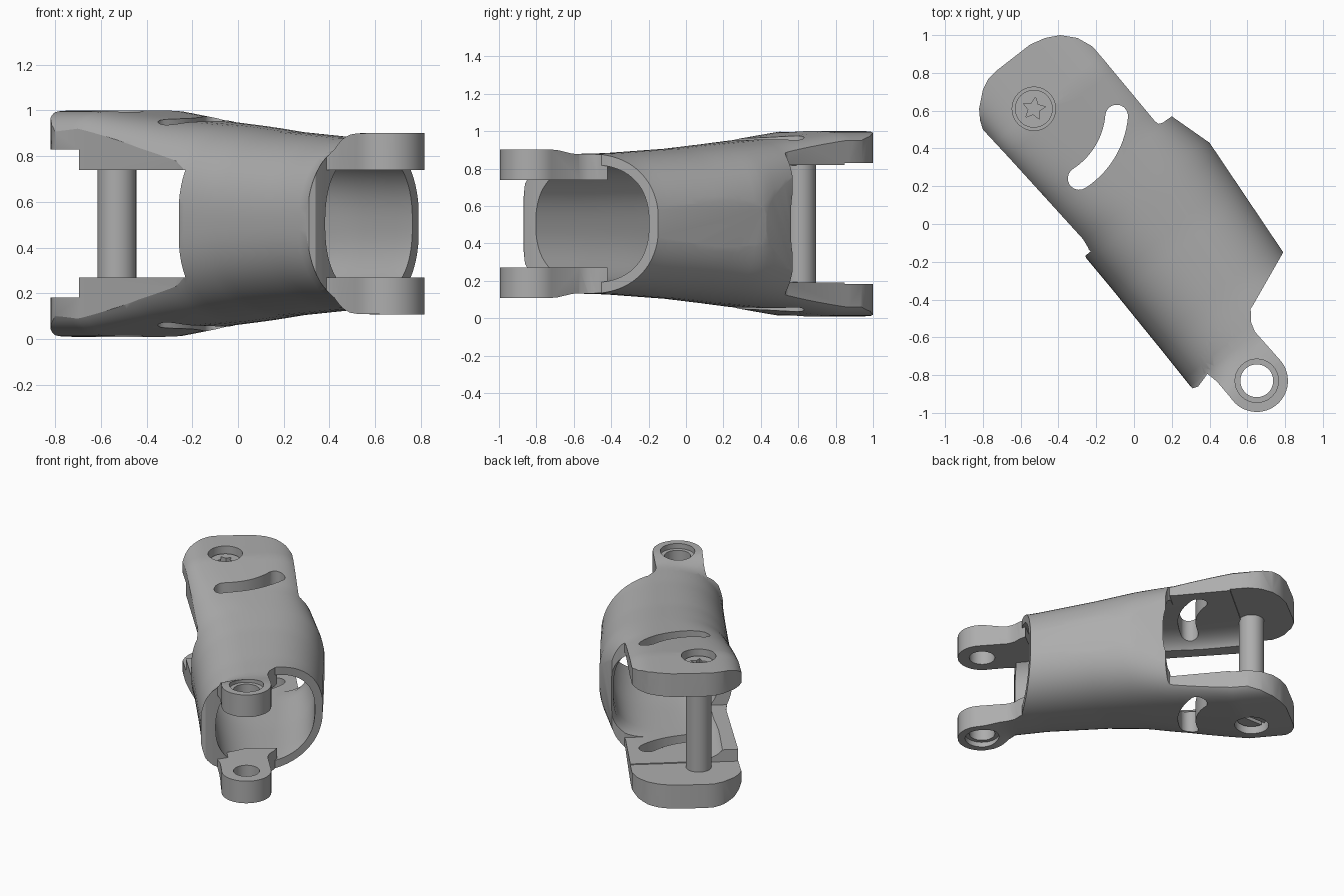
import bpy, bmesh, math
from mathutils import Vector

if "Cube" in bpy.data.objects:
    bpy.data.objects.remove(bpy.data.objects["Cube"])

MID = 0.505
grey = bpy.data.materials.new("plain grey")
grey.diffuse_color = (0.42, 0.42, 0.42, 1)
grey.use_nodes = True
grey.node_tree.nodes["Principled BSDF"].inputs["Base Color"].default_value = grey.diffuse_color


def world(u, v):
    # u runs along the link, v across it
    return 0.64 * u + 0.77 * v, -0.77 * u + 0.64 * v


def finish(bm, name):
    bmesh.ops.recalc_face_normals(bm, faces=bm.faces)
    me = bpy.data.meshes.new(name)
    bm.to_mesh(me)
    bm.free()
    ob = bpy.data.objects.new(name, me)
    bpy.context.collection.objects.link(ob)
    me.materials.append(grey)
    return ob


def prism(name, pts, z0, z1):
    bm = bmesh.new()
    f = bm.faces.new([bm.verts.new((x, y, z0)) for x, y in pts])
    ex = bmesh.ops.extrude_face_region(bm, geom=[f])
    bmesh.ops.translate(bm, vec=(0, 0, z1 - z0),
                        verts=[g for g in ex["geom"] if isinstance(g, bmesh.types.BMVert)])
    return finish(bm, name)


def local_box(name, u0, u1, v0, v1, z0, z1):
    return prism(name, [world(u0, v0), world(u1, v0), world(u1, v1), world(u0, v1)], z0, z1)


def arc(c, r, a0, a1, n):
    return [(c[0] + r * math.cos(math.radians(a0 + (a1 - a0) * i / n)),
             c[1] + r * math.sin(math.radians(a0 + (a1 - a0) * i / n))) for i in range(n + 1)]


def disc(name, c, r, z0, z1):
    return prism(name, arc(c, r, 0, 360, 40)[:-1], z0, z1)


def loft(name, keys, steps=30, seg=72):
    # keys: u, v_min, v_max, half height, superellipse power
    bm = bmesh.new()
    us = [keys[0][0] + (keys[-1][0] - keys[0][0]) * i / steps for i in range(steps + 1)]
    rings = []
    for u in us:
        k = max(i for i in range(len(keys) - 1) if keys[i][0] <= u + 1e-6)
        a, b = keys[k], keys[k + 1]
        t = (u - a[0]) / (b[0] - a[0])
        v0, v1, h, n = [a[j] + (b[j] - a[j]) * t for j in range(1, 5)]
        ring = []
        for s in range(seg):
            th = 2 * math.pi * (s + 0.5) / seg
            c, d = math.cos(th), math.sin(th)
            v = (v0 + v1) / 2 + (v1 - v0) / 2 * math.copysign(abs(c) ** (2 / n), c)
            z = MID + h * math.copysign(abs(d) ** (2 / n), d)
            ring.append(bm.verts.new((*world(u, v), z)))
        rings.append(ring)
    for a, b in zip(rings, rings[1:]):
        for s in range(seg):
            q = (s + 1) % seg
            bm.faces.new((a[s], a[q], b[q], b[s]))
    bm.faces.new(rings[0])
    bm.faces.new(rings[-1])
    return finish(bm, name)


def boolean(ob, other, op):
    m = ob.modifiers.new("cut", "BOOLEAN")
    m.object, m.operation, m.solver = other, op, "EXACT"
    bpy.context.view_layer.objects.active = ob
    bpy.ops.object.modifier_apply(modifier=m.name)
    bpy.data.objects.remove(other)


SCREW, PIN = (-0.53, 0.61), (0.65, -0.83)

# Outer skin of the link
OUTER = [(-1.2, -.33, .50, .495, 5), (-.75, -.33, .50, .495, 5), (-.35, -.32, .53, .45, 3.4),
         (-.07, -.31, .585, .428, 2.6), (.2, -.31, .565, .403, 2.4), (.62, -.315, .515, .378, 2.3),
         (.88, -.32, .49, .372, 2.4), (1.02, -.45, .55, .397, 5), (1.3, -.45, .55, .397, 6)]
body = loft("link_body", OUTER, 50)
lugs = loft("front_lugs", OUTER, 50)

# Plan outline of the body
plan = [(-.8, .5), (-.815, .55), (-.82, .61), (-.8, .71), (-.77, .77), (-.73, .81), (-.55, .95),
        (-.47, .985), (-.39, 1), (-.3, .985), (-.22, .94), (-.16, .87), (.11, .545), (.13, .53),
        (.15, .535), (.2, .57), (.4, .43), (.79, -.15), (.63, -.43), (.37, -.82), (.34, -.86),
        (.31, -.87), (.29, -.85), (-.25, -.19), (-.26, -.16), (-.24, -.13), (-.27, -.08), (-.67, .36)]
boolean(body, prism("plan", plan, -1, 2), "INTERSECT")

# Hollow bore, the fork gap and the open left side
bore = [(-1.3, -.22, .7, .315, 4), (-.45, -.22, .6, .315, 4), (-.25, -.22, .50, .32, 3),
        (.2, -.22, .50, .325, 2.5), (.62, -.22, .46, .315, 2.4), (1.3, -.22, .44, .315, 2.4)]
boolean(body, loft("bore", bore), "DIFFERENCE")
boolean(body, local_box("fork_gap", -1.5, -.74, -1, 1, .183, .83), "DIFFERENCE")
boolean(body, local_box("side_gap", -1.5, -.035, -1, 0, .27, .74), "DIFFERENCE")
boolean(body, local_box("wall_gap", -1.5, -.325, .2, 1, .19, .82), "DIFFERENCE")

# Pair of front lugs
lug_plan = [(.61, -.42), (.62, -.47), (.62, -.52), (.64, -.57)] + arc(PIN, .165, 42, -147, 28) + \
           [(.44, -.835), (.41, -.81), (.37, -.78), (.36, -.70), (.44, -.55)]
boolean(lugs, prism("plan", lug_plan, -1, 2), "INTERSECT")
boolean(lugs, prism("gap", [(-2, -2), (2, -2), (2, 2), (-2, 2)], .27, .74), "DIFFERENCE")
boolean(body, lugs, "UNION")

# Pin holes, screw recesses and the curved slots
boolean(body, disc("pin_hole", PIN, .087, -1, 2), "DIFFERENCE")
for c, top, low in ((PIN, .865, .145), (SCREW, .89, .12)):
    boolean(body, disc("recess", c, .115, top, 2), "DIFFERENCE")
    boolean(body, disc("recess", c, .115, -1, low), "DIFFERENCE")
ends = [arc(SCREW, .44, a, a, 1)[0] for a in (-5, -57)]
slot = arc(SCREW, .50, -57, -5, 14) + arc(ends[0], .06, -5, 175, 10)[1:-1] + \
       arc(SCREW, .38, -5, -57, 14) + arc(ends[1], .06, 123, 303, 10)[1:-1]
boolean(body, prism("slot", slot, -1, 2), "DIFFERENCE")

# Cross screw: shaft and two heads
shaft = disc("screw_shaft", SCREW, .085, .11, .90)
head = disc("screw_head", SCREW, .1, .88, .95)
foot = disc("screw_foot", SCREW, .1, .06, .13)
star = []
for i in range(10):
    a, r = math.radians(36 * i + 10), (.062 if i % 2 == 0 else .03)
    star.append((SCREW[0] + r * math.cos(a), SCREW[1] + r * math.sin(a)))
boolean(head, prism("drive", star, .91, 2), "DIFFERENCE")
boolean(foot, prism("drive", [(SCREW[0] + x, SCREW[1] + y) for x, y in
                              ((-.2, -.015), (.2, -.015), (.2, .015), (-.2, .015))], -1, .09), "DIFFERENCE")

# Smooth shading with sharp edges kept
for ob in (body, shaft, head, foot):
    bpy.ops.object.select_all(action="DESELECT")
    ob.select_set(True)
    bpy.context.view_layer.objects.active = ob
    bpy.ops.object.shade_smooth_by_angle(angle=math.radians(30))
